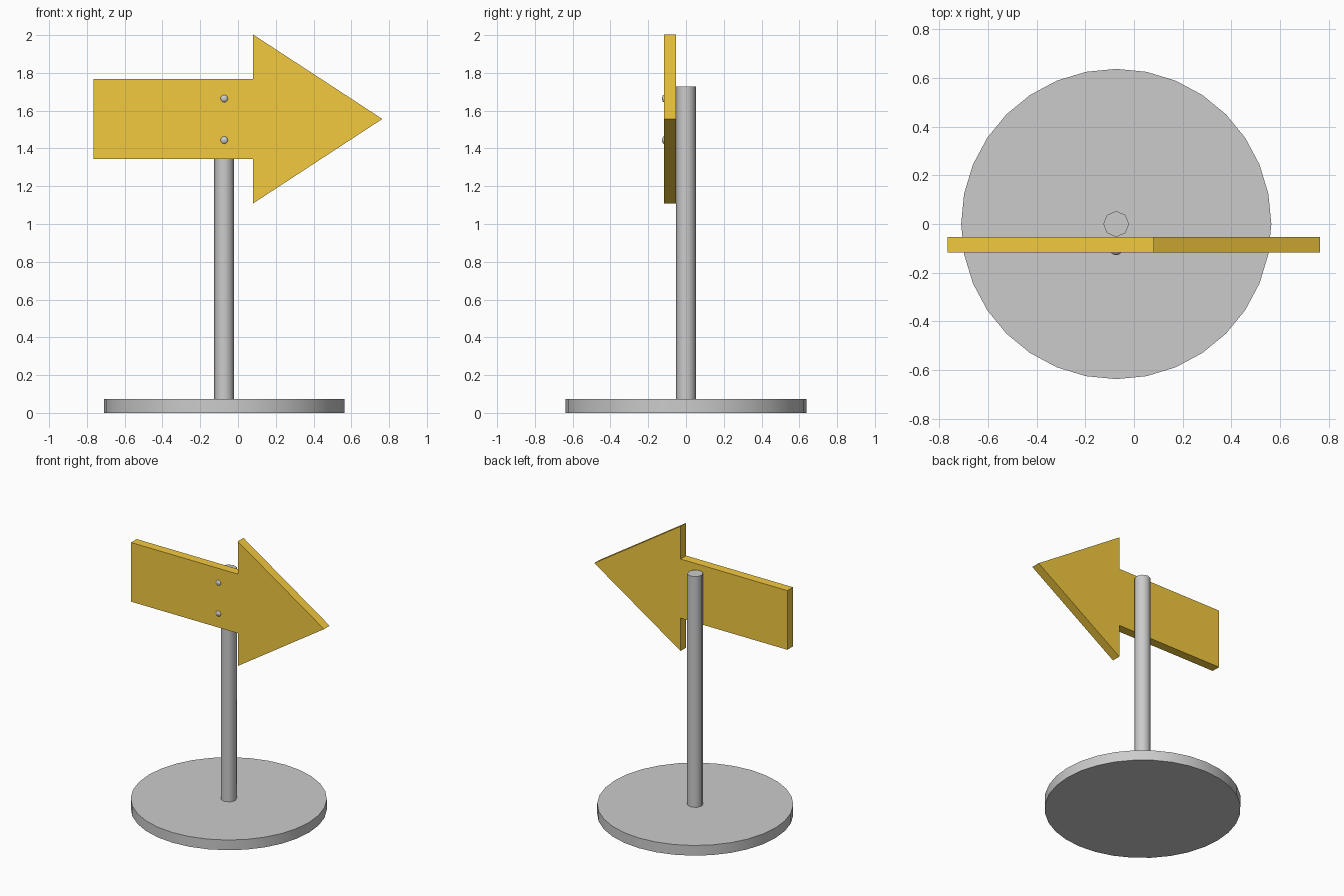
import bpy, bmesh, math
from mathutils import Matrix

if "Cube" in bpy.data.objects:
    bpy.data.objects.remove(bpy.data.objects["Cube"])

POLE_X = -0.073

orange = bpy.data.materials.new("sign_orange")
orange.diffuse_color = (0.9, 0.59, 0.05, 1)
orange.use_nodes = True
orange.node_tree.nodes["Principled BSDF"].inputs["Base Color"].default_value = orange.diffuse_color


def add_object(name, bm, smooth_angle=None, material=None):
    mesh = bpy.data.meshes.new(name)
    bmesh.ops.recalc_face_normals(bm, faces=bm.faces)
    bm.to_mesh(mesh)
    bm.free()
    obj = bpy.data.objects.new(name, mesh)
    bpy.context.collection.objects.link(obj)
    if material:
        mesh.materials.append(material)
    if smooth_angle:
        bpy.ops.object.select_all(action='DESELECT')
        obj.select_set(True)
        bpy.context.view_layer.objects.active = obj
        bpy.ops.object.shade_smooth_by_angle(angle=math.radians(smooth_angle))
    return obj


def cylinder(name, sides, radius, z0, z1):
    bm = bmesh.new()
    bmesh.ops.create_cone(bm, cap_ends=True, segments=sides,
                          radius1=radius, radius2=radius, depth=z1 - z0,
                          matrix=Matrix.Translation((POLE_X, 0, (z0 + z1) / 2)))
    return add_object(name, bm, 50)


# Round foot and upright post
cylinder("base", 32, 0.637, 0, 0.073)
cylinder("pole", 8, 0.053, 0.073, 1.727)

# Arrow board: profile extruded front to back
tip_z, shaft, head = 1.556, 0.212, 0.447
profile = [(-0.766, -shaft), (0.08, -shaft), (0.08, -head), (0.764, 0),
           (0.08, head), (0.08, shaft), (-0.766, shaft)]
bm = bmesh.new()
face = bm.faces.new([bm.verts.new((x, -0.117, tip_z + z)) for x, z in profile])
ext = bmesh.ops.extrude_face_region(bm, geom=[face])
for v in ext["geom"]:
    if isinstance(v, bmesh.types.BMVert):
        v.co.y += 0.064
add_object("arrow_board", bm, material=orange)

# Domed bolt heads on the front of the board
for name, z in (("bolt_upper", 1.664), ("bolt_lower", 1.444)):
    bm = bmesh.new()
    bmesh.ops.create_uvsphere(
        bm, u_segments=12, v_segments=8, radius=0.02,
        matrix=Matrix.Translation((POLE_X, -0.116, z))
        @ Matrix.Rotation(math.pi / 2, 4, 'X') @ Matrix.Diagonal((1, 1, 0.55, 1)))
    add_object(name, bm, 60)
